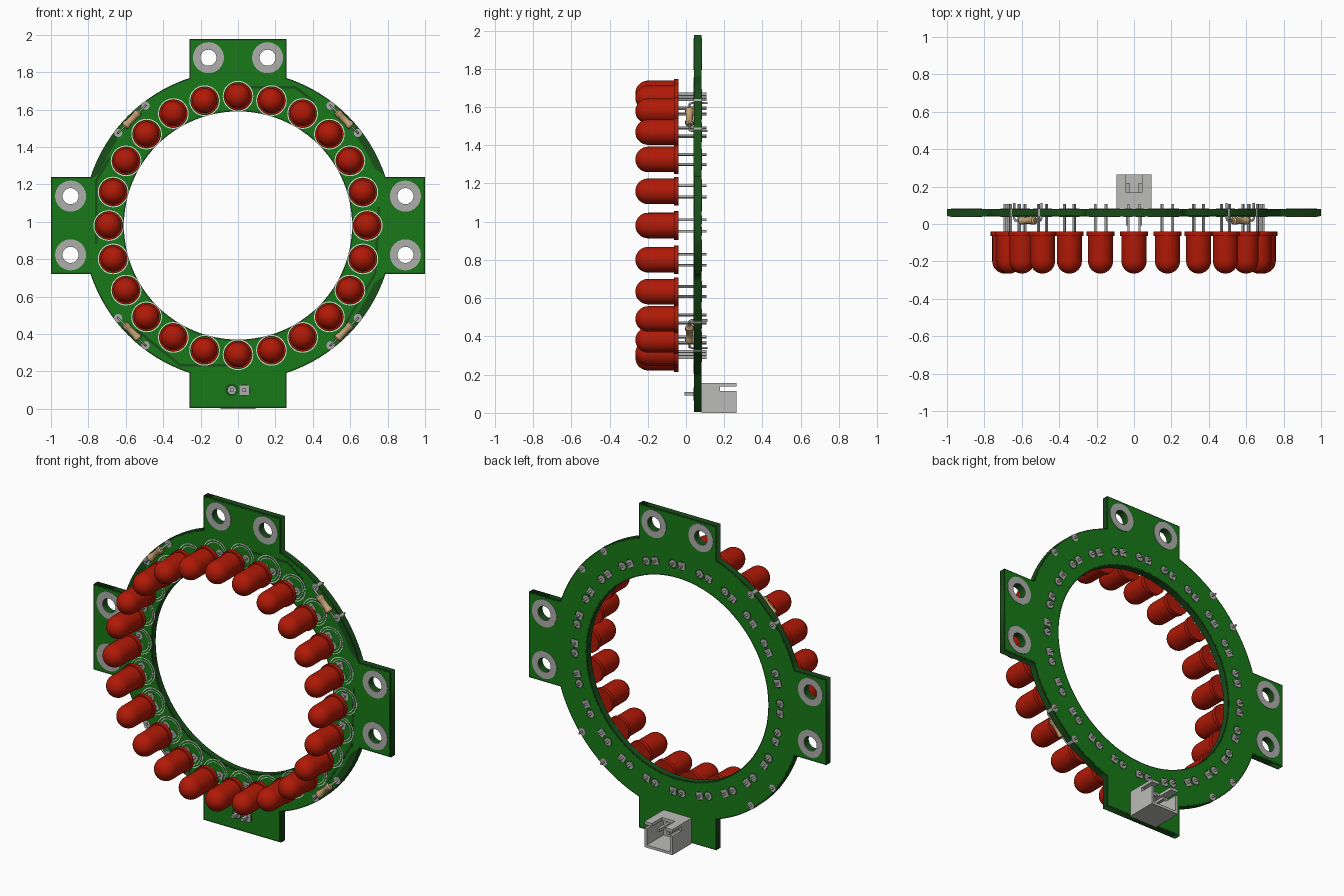
import bpy, bmesh, math
from mathutils import Matrix, Vector

if "Cube" in bpy.data.objects:
    bpy.data.objects.remove(bpy.data.objects["Cube"], do_unlink=True)

CZ = 0.98                 # height of the ring centre
Y0, Y1 = 0.041, 0.081     # front and back of the board


def material(name, rgb, rough=0.5):
    m = bpy.data.materials.new(name)
    m.use_nodes = True
    m.diffuse_color = (*rgb, 1)
    b = next(n for n in m.node_tree.nodes if n.type == 'BSDF_PRINCIPLED')
    b.inputs["Base Color"].default_value = (*rgb, 1)
    b.inputs["Roughness"].default_value = rough
    return m


GREEN = material("board green", (0.009, 0.195, 0.009))
DARK = material("edge green", (0.010, 0.075, 0.010))
RED = material("lamp red", (0.44, 0.010, 0.002))
METAL = material("metal grey", (0.42, 0.42, 0.41))
SILK = material("marking white", (0.78, 0.78, 0.78))
SHELL = material("connector grey", (0.50, 0.50, 0.48))
TAN = material("resistor tan", (0.56, 0.36, 0.17))


def add(name, data, mat, loc=(0, 0, 0), rot=(0, 0, 0)):
    ob = bpy.data.objects.new(name, data)
    bpy.context.collection.objects.link(ob)
    ob.location, ob.rotation_euler = loc, rot
    if not data.materials:
        data.materials.append(mat)
    return ob


def to_mesh(ob):
    bpy.ops.object.select_all(action='DESELECT')
    ob.select_set(True)
    bpy.context.view_layer.objects.active = ob
    bpy.ops.object.convert(target='MESH')


def arc(r, a0, a1, n, c=(0, 0)):
    return [(c[0] + r * math.cos(math.radians(a0 + (a1 - a0) * i / n)),
             c[1] + r * math.sin(math.radians(a0 + (a1 - a0) * i / n))) for i in range(n + 1)]


def circle(r, c=(0, 0), n=32):
    return arc(r, 0, 360, n, c)[:-1]


def plate(name, loops, y0, y1, mat):
    """Flat upright plate, filled between loops given about the ring centre."""
    cu = bpy.data.curves.new(name, 'CURVE')
    cu.dimensions, cu.fill_mode, cu.extrude = '2D', 'BOTH', (y1 - y0) / 2
    for pts in loops:
        s = cu.splines.new('POLY')
        s.points.add(len(pts) - 1)
        for p, q in zip(s.points, pts):
            p.co = (q[0], q[1], 0, 1)
        s.use_cyclic_u = True
    to_mesh(add(name, cu, mat, (0, (y0 + y1) / 2, CZ), (math.pi / 2, 0, 0)))


def boxes(name, specs):
    """Mesh of boxes, each (x0, x1, y0, y1, z0, z1)."""
    bm = bmesh.new()
    for x0, x1, y0, y1, z0, z1 in specs:
        m = Matrix.Translation(((x0 + x1) / 2, (y0 + y1) / 2, (z0 + z1) / 2))
        bmesh.ops.create_cube(bm, size=1, matrix=m @ Matrix.Diagonal((x1 - x0, y1 - y0, z1 - z0, 1)))
    me = bpy.data.meshes.new(name)
    bm.to_mesh(me)
    bm.free()
    return me


def lathe(name, profile, axis, seg=24, offset=(0, 0, 0)):
    """Spin (radius, position) points around the y or x axis."""
    bm = bmesh.new()
    ax = Vector((0, 1, 0)) if axis == 'y' else Vector((1, 0, 0))
    vs = [bm.verts.new(ax * t + Vector((0, 0, r))) for r, t in profile]
    es = [bm.edges.new(p) for p in zip(vs, vs[1:])]
    bmesh.ops.spin(bm, geom=vs + es, cent=(0, 0, 0), axis=ax, angle=2 * math.pi, steps=seg)
    bmesh.ops.remove_doubles(bm, verts=bm.verts, dist=1e-5)
    bmesh.ops.recalc_face_normals(bm, faces=bm.faces)
    bmesh.ops.translate(bm, verts=bm.verts, vec=offset)
    me = bpy.data.meshes.new(name)
    bm.to_mesh(me)
    bm.free()
    me.shade_smooth()
    me.set_sharp_from_angle(angle=math.radians(35))
    return me


def board_outline(inset):
    """Ring with four square arms, drawn in from the edge by inset."""
    r, w, pts = 0.83 - inset, 0.26 - inset, []
    gap = math.degrees(math.asin(w / r))
    for k, length in enumerate((1.0, 0.996, 1.0, 0.976)):
        c, s = round(math.cos(k * math.pi / 2)), round(math.sin(k * math.pi / 2))
        end = length - inset
        pts += [(end * c - side * s, end * s + side * c) for side in (-w, w)]
        pts += arc(r, k * 90 + gap, k * 90 + 90 - gap, 20)
    return pts


# Circuit board: dark core and rim, with a green layer on each side
holes = [(sx * 0.158, 0.897) for sx in (-1, 1)]
holes += [(sx * 0.895, sz * 0.157) for sx in (-1, 1) for sz in (-1, 1)]
hole_loops = [circle(0.043, h) for h in holes]
plate("circuit_board", [board_outline(0), circle(0.61, n=96)] + hole_loops, Y0 + 0.001, Y1 - 0.001, DARK)

centres, clearances = [], []
for i in range(24):
    a = i * math.pi / 12
    centres.append((0.691 * math.cos(a), 0.691 * math.sin(a)))
    for t in (-0.03, 0.03):
        clearances.append(circle(0.0295, (centres[i][0] - t * math.sin(a), centres[i][1] + t * math.cos(a)), 12))
layer = [board_outline(0.008), circle(0.618, n=96)] + hole_loops
plate("front_layer", layer, Y0, Y0 + 0.002, GREEN)
plate("back_layer", layer + clearances, Y1 - 0.002, Y1, GREEN)

# Metal rings around the mounting holes, on both sides
rings = [lp for h in holes for lp in (circle(0.083, h), circle(0.0431, h))]
plate("mounting_pads_front", rings, Y0 - 0.003, Y0 + 0.001, METAL)
plate("mounting_pads_back", rings, Y1 - 0.001, Y1 + 0.003, METAL)

# Darker copper areas and traces on the front
for i, a in enumerate((19, 141, 319)):
    plate(f"copper_area_{i}", [arc(0.826, a, a + 22, 10) + [(0.79 * x, 0.79 * z) for x, z in
          arc(1, a + 18, a + 4, 4)]], Y0 - 0.001, Y0 + 0.001, DARK)
for i, path in enumerate((
        [(0.04, 0.745), (0.31, 0.745), (0.41, 0.67)],
        [(-0.55, -0.56), (-0.31, -0.755), (0, -0.755)],
        [(-0.69, 0.37), (-0.765, 0.24), (-0.765, -0.1)],
        [(0.58, -0.53), (0.74, -0.26), (0.76, 0.1)])):
    inner = [(x * 0.982, z * 0.982) for x, z in reversed(path)]
    plate(f"trace_{i}", [path + inner], Y0 - 0.001, Y0 + 0.001, DARK)

# Ring of 24 lamps with leads, solder pads and printed circles
dome = [(0.067 * math.cos(math.radians(t)), -0.198 - 0.067 * math.sin(math.radians(t)))
        for t in range(0, 90, 10)]
lamp = lathe("lamp", [(0, -0.04), (0.075, -0.04), (0.075, -0.064), (0.067, -0.064)] + dome + [(0, -0.265)], 'y', 28)
leads = boxes("lamp_leads", [(x - 0.006, x + 0.006, -0.041, 0.106, -0.006, 0.006) for x in (-0.03, 0.03)])
square_pad = boxes("square_pad", [(0.009, 0.051, Y0 - 0.003, Y1 + 0.002, -0.021, 0.021)])
pad_profile = [(0, Y0 - 0.003), (0.022, Y0 - 0.003), (0.022, Y1 + 0.002), (0, Y1 + 0.002)]
round_pad = lathe("round_pad", pad_profile, 'y', 16, (-0.03, 0, 0))
for i, (x, z) in enumerate(centres):
    place = ((x, 0, CZ + z), (0, -i * math.pi / 12 - math.pi / 2, 0))
    add(f"lamp_{i}", lamp, RED, *place)
    add(f"lamp_leads_{i}", leads, METAL, *place)
    add(f"lamp_square_pad_{i}", square_pad, METAL, *place)
    add(f"lamp_round_pad_{i}", round_pad, METAL, *place)
marks = [circle(r, c) for c in centres for r in (0.082, 0.077, 0.067, 0.063)]
plate("printed_circles", marks, Y0 - 0.002, Y0 + 0.001, SILK)

# Resistors on the four diagonals
body = lathe("resistor", [(0, -0.058), (0.014, -0.058), (0.022, -0.05), (0.022, -0.032), (0.018, -0.026),
                          (0.018, 0.026), (0.022, 0.032), (0.022, 0.05), (0.014, 0.058), (0, 0.058)], 'x', 16)
end_pad = lathe("resistor_pad", pad_profile, 'y', 16)
wire = bpy.data.curves.new("resistor_wire", 'CURVE')
wire.dimensions, wire.bevel_depth, wire.bevel_resolution, wire.use_fill_caps = '3D', 0.006, 1, True
path = [(-0.103, 0.112), (-0.103, 0.03), (-0.096, 0.018), (0.096, 0.018), (0.103, 0.03), (0.103, 0.112)]
sp = wire.splines.new('POLY')
sp.points.add(len(path) - 1)
for p, (x, y) in zip(sp.points, path):
    p.co = (x, y, 0, 1)
for i in range(4):
    a = math.radians(45 + 90 * i)
    d = Vector((-math.sin(a), 0, math.cos(a)))
    mid = Vector((0.803 * math.cos(a), 0, CZ + 0.803 * math.sin(a)))
    rot = (0, -a - math.pi / 2, 0)
    add(f"resistor_{i}", body, TAN, mid + Vector((0, 0.018, 0)), rot)
    for j in (-1, 1):
        add(f"resistor_pad_{i}_{j + 1}", end_pad, METAL, mid + d * 0.103 * j, rot)
    to_mesh(add(f"resistor_wire_{i}", wire.copy(), METAL, mid, rot))

# Connector shell, open at the back, with slots in its sides and top
X, B, E, T = 0.094, 0.08, 0.265, 0.156
shell = [(-X, X, B, 0.105, 0, T), (-X, X, B, E, 0, 0.016),
         (-X, -0.043, B, E, 0.138, T), (0.043, X, B, E, 0.138, T), (-0.043, 0.043, B, 0.168, 0.138, T)]
for x0, x1 in ((-X, -X + 0.016), (X - 0.016, X)):
    shell += [(x0, x1, B, E, 0, 0.115), (x0, x1, B, 0.178, 0.115, 0.138)]
add("connector_shell", boxes("connector_shell", shell), SHELL)

# Connector pins and their pads, set in dark clearances
pins = [(x - 0.009, x + 0.009, -0.008, 0.22, 0.091, 0.109) for x in (-0.033, 0.033)]
add("connector_pins", boxes("connector_pins", pins), METAL)
plate("connector_clearance", [circle(0.034, (x, 0.1 - CZ), 16) for x in (-0.035, 0.035)],
      Y0 - 0.001, Y0 + 0.001, DARK)
add("connector_square_pad", boxes("connector_pad", [(0.008, 0.058, Y0 - 0.003, Y1, 0.075, 0.125)]), METAL)
add("connector_round_pad", round_pad, METAL, (-0.003, 0, 0.1))
